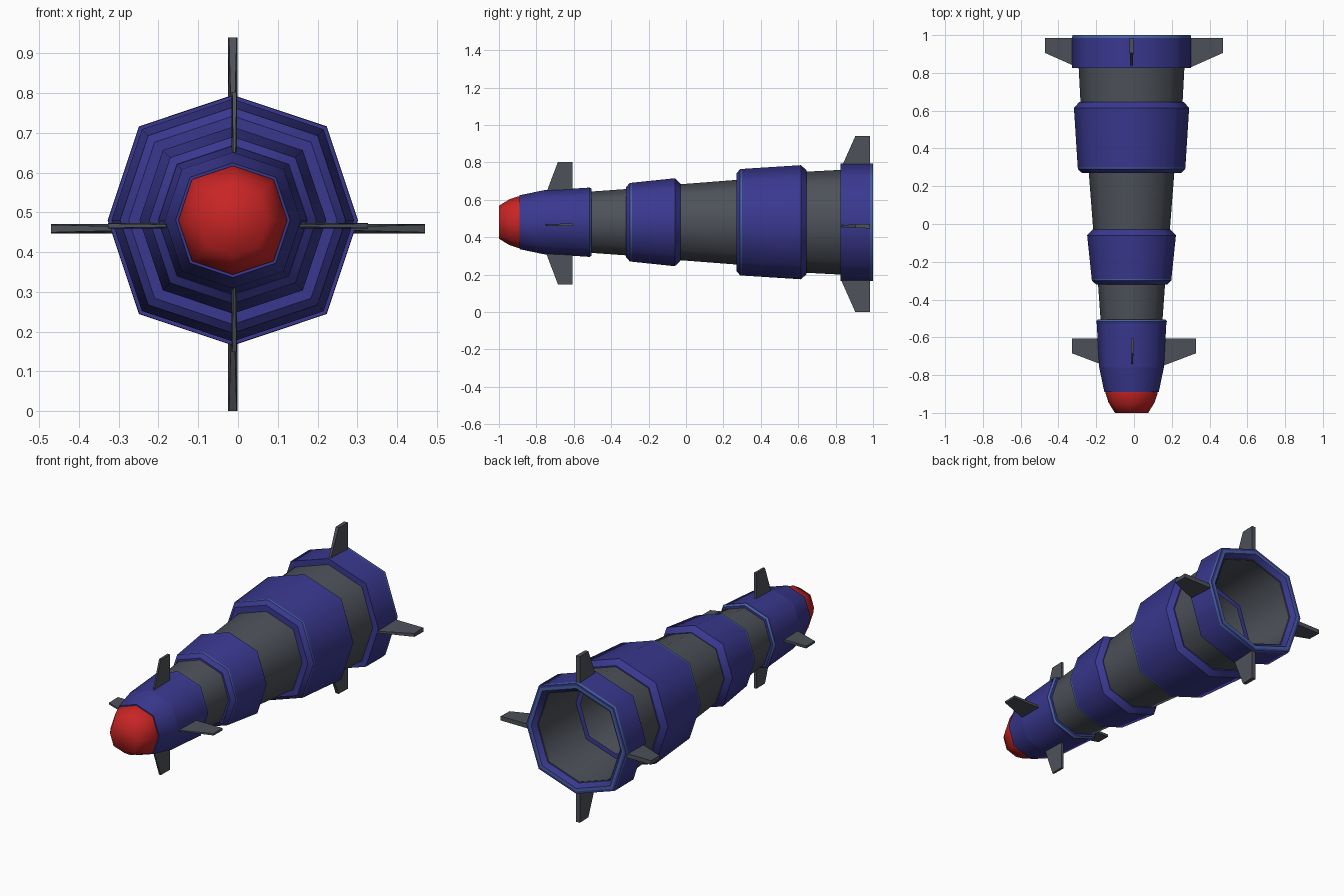
import bpy, bmesh, math
from mathutils import Vector

if "Cube" in bpy.data.objects:
    bpy.data.objects.remove(bpy.data.objects["Cube"])

CX, CZ = -0.013, 0.48   # body axis


def material(name, rgb):
    m = bpy.data.materials.new(name)
    m.diffuse_color = (*rgb, 1)
    m.use_nodes = True
    m.node_tree.nodes["Principled BSDF"].inputs["Base Color"].default_value = m.diffuse_color
    return m


BLUE = material("deep_blue", (0.042, 0.040, 0.28))
WORN = material("worn_light_blue", (0.062, 0.125, 0.36))
GREY = material("steel_grey", (0.075, 0.083, 0.10))
RED = material("nose_red", (0.58, 0.018, 0.018))


def finish(name, bm, mats):
    me = bpy.data.meshes.new(name)
    bm.to_mesh(me)
    bm.free()
    for m in mats:
        me.materials.append(m)
    ob = bpy.data.objects.new(name, me)
    bpy.context.collection.objects.link(ob)
    return ob


def lathe(name, profile, mats, light=(), sharp=True, cap_start=False, cap_end=False):
    """Turn a (y, radius) profile round the body axis with eight sides."""
    bm = bmesh.new()
    rings = []
    for y, r in profile:
        ring = []
        for k in range(8):
            a = k * math.pi / 4
            rr = r * (1.06 if k % 2 else 1.0)   # diagonal corners sit further out
            ring.append(bm.verts.new((CX + rr * math.sin(a), y, CZ + rr * math.cos(a))))
        rings.append(ring)
    for i in range(len(rings) - 1):
        for k in range(8):
            n = (k + 1) % 8
            f = bm.faces.new((rings[i][k], rings[i][n], rings[i + 1][n], rings[i + 1][k]))
            f.smooth = True
            f.material_index = 1 if i in light else 0
    if cap_start:
        bm.faces.new(rings[0][::-1]).smooth = True
    if cap_end:
        bm.faces.new(rings[-1]).smooth = True
    if sharp:
        for ring in rings:
            for k in range(8):
                e = bm.edges.get((ring[k], ring[(k + 1) % 8]))
                if e:
                    e.smooth = False
    return finish(name, bm, mats)


# Red nose
lathe("nose_tip", [(-1.0, 0.088), (-0.945, 0.122), (-0.90, 0.137), (-0.885, 0.137)],
      [RED], sharp=False, cap_start=True)

# Grey hollow core, outer skin then inner lining
lathe("core_tube", [(-0.88, 0.12), (-0.52, 0.163), (-0.31, 0.178), (-0.03, 0.203),
                    (0.28, 0.227), (0.64, 0.27), (0.83, 0.28), (0.975, 0.284),
                    (0.975, 0.258), (0.64, 0.25), (-0.5, 0.145), (-0.87, 0.11)],
      [GREY], cap_end=True)

# Blue bands
lathe("front_sleeve", [(-0.89, 0.125), (-0.89, 0.144), (-0.76, 0.171), (-0.53, 0.184),
                       (-0.515, 0.187), (-0.505, 0.178), (-0.505, 0.155)],
      [BLUE, WORN], light=(4,))


def band(name, y0, y1, r0, r1, inner):
    lathe(name, [(y0, inner), (y0, r0 - 0.022), (y0 + 0.02, r0), (y0 + 0.03, r0 + 0.001),
                 (y1 - 0.03, r1), (y1, r1 - 0.028), (y1, inner)],
          [BLUE, WORN], light=(2,))


band("middle_band", -0.32, -0.03, 0.21, 0.235, 0.175)
band("large_band", 0.27, 0.645, 0.284, 0.305, 0.222)

# Rear ring with bevelled mouth
lathe("rear_ring", [(0.825, 0.275), (0.825, 0.314), (0.985, 0.315), (1.0, 0.313),
                    (1.0, 0.30), (1.0, 0.283), (0.97, 0.257)],
      [BLUE, WORN], light=(2, 4))


def fin(name, origin, out, root, tip, y_lead, y_tip, y_trail, thick):
    """Swept fin: thin leading edge, full thickness at the trailing edge."""
    o, d = Vector(origin), Vector(out)
    side = d.cross(Vector((0, 1, 0)))
    bm = bmesh.new()
    loops = []
    for s in (-1, 1):
        loops.append([bm.verts.new(o + d * h + Vector((0, y, 0)) + side * (s * t * thick / 2))
                      for h, y, t in ((root, y_lead, 0.4), (root, y_trail, 1),
                                      (tip, y_trail, 1), (tip, y_tip, 0.8))])
    bm.faces.new(loops[0])
    bm.faces.new(loops[1][::-1])
    for k in range(4):
        n = (k + 1) % 4
        bm.faces.new((loops[0][n], loops[0][k], loops[1][k], loops[1][n]))
    bmesh.ops.recalc_face_normals(bm, faces=bm.faces[:])
    finish(name, bm, [GREY])


# Four front fins and four rear fins
for label, out in (("top", (0, 0, 1)), ("bottom", (0, 0, -1)),
                   ("right", (1, 0, 0)), ("left", (-1, 0, 0))):
    upright = out[2] != 0
    x = CX if upright else 0.0
    fin("front_fin_" + label, (x + 0.004 * upright, 0, 0.475 if upright else 0.466), out,
        0.155, 0.327, -0.75, -0.685, -0.607, 0.014)
    fin("rear_fin_" + label, (x, 0, 0.47 if upright else 0.459), out,
        0.29, 0.47, 0.825, 0.905, 0.985, 0.024)
